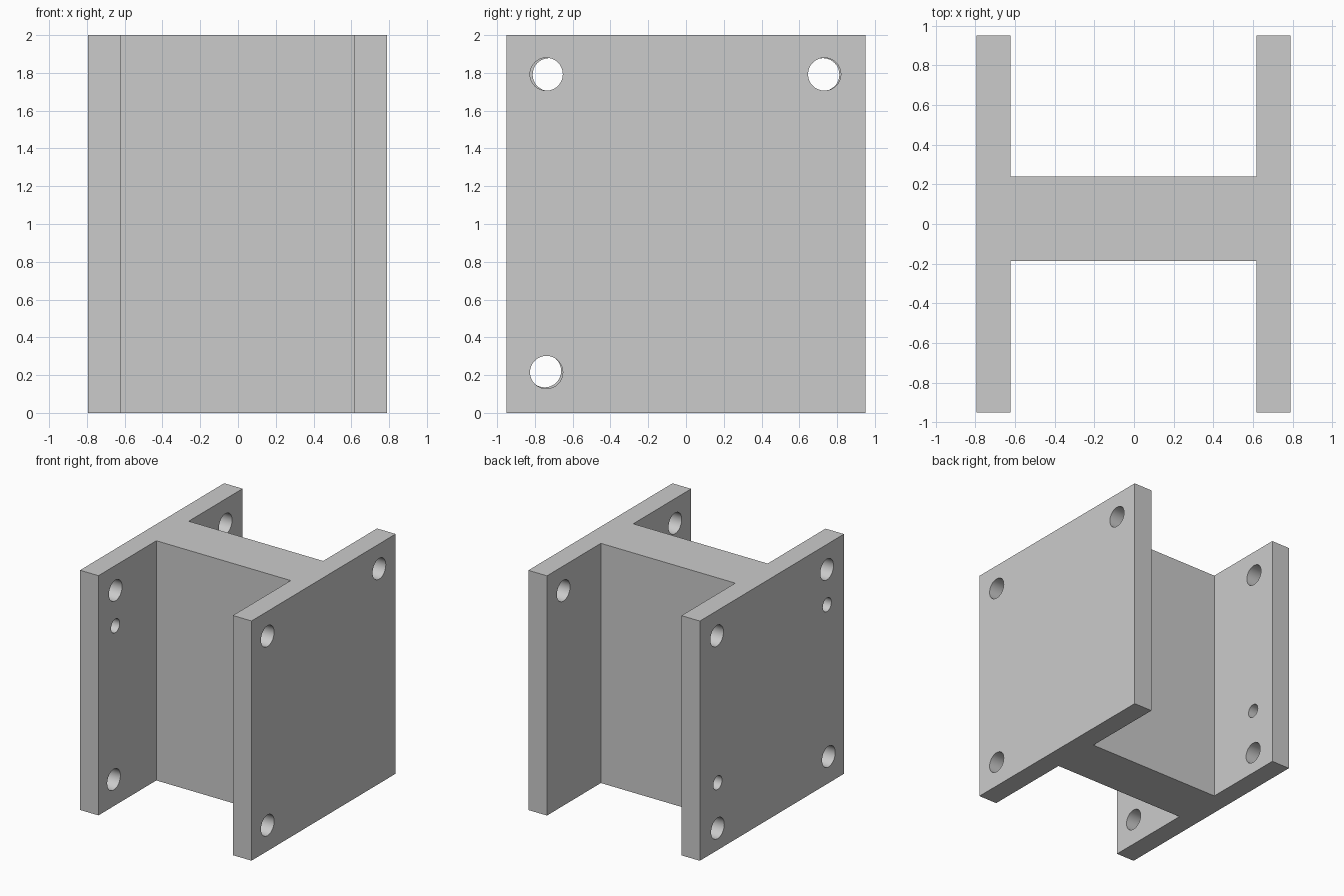
import bpy, bmesh
from math import pi
from mathutils import Matrix

if "Cube" in bpy.data.objects:
    bpy.data.objects.remove(bpy.data.objects["Cube"])

def make_object(name, bm):
    bmesh.ops.recalc_face_normals(bm, faces=bm.faces)
    mesh = bpy.data.meshes.new(name)
    bm.to_mesh(mesh)
    bm.free()
    obj = bpy.data.objects.new(name, mesh)
    bpy.context.collection.objects.link(obj)
    return obj

# H-shaped profile extruded upwards: two flanges and an off-centre web
XL, XR, IL, IR = -0.793, 0.79, -0.623, 0.618
Y, WF, WB, H = 0.95, -0.187, 0.24, 2.0
profile = [(XL, -Y), (IL, -Y), (IL, WF), (IR, WF), (IR, -Y), (XR, -Y),
           (XR, Y), (IR, Y), (IR, WB), (IL, WB), (IL, Y), (XL, Y)]
bm = bmesh.new()
face = bm.faces.new([bm.verts.new((x, y, 0)) for x, y in profile])
extruded = bmesh.ops.extrude_face_region(bm, geom=[face])
bmesh.ops.translate(bm, vec=(0, 0, H),
                    verts=[v for v in extruded["geom"] if isinstance(v, bmesh.types.BMVert)])
block = make_object("h_block", bm)

# Bolt and pin holes through each flange: (y, z, radius)
BOLT, PIN = 0.087, 0.057
holes = {
    0.705: [(-0.739, 1.793, BOLT), (0.733, 1.793, BOLT), (-0.739, 0.215, BOLT)],
    -0.708: [(-0.725, 1.791, BOLT), (0.725, 1.791, BOLT), (-0.748, 0.222, BOLT),
             (0.715, 0.182, BOLT), (-0.727, 1.496, PIN), (0.715, 0.562, PIN)],
}
bm = bmesh.new()
for x, items in holes.items():
    for y, z, r in items:
        bmesh.ops.create_cone(bm, cap_ends=True, segments=32, radius1=r, radius2=r, depth=0.4,
                              matrix=Matrix.Translation((x, y, z)) @ Matrix.Rotation(pi / 2, 4, 'Y'))
cutter = make_object("hole_cutters", bm)
cutter.hide_render = True

# Cut the holes, then remove the cutters
mod = block.modifiers.new("holes", 'BOOLEAN')
mod.operation = 'DIFFERENCE'
mod.solver = 'EXACT'
mod.object = cutter
bpy.context.view_layer.objects.active = block
block.select_set(True)
bpy.ops.object.modifier_apply(modifier=mod.name)
bpy.data.objects.remove(cutter)
bpy.ops.object.shade_smooth_by_angle(angle=pi / 6)
